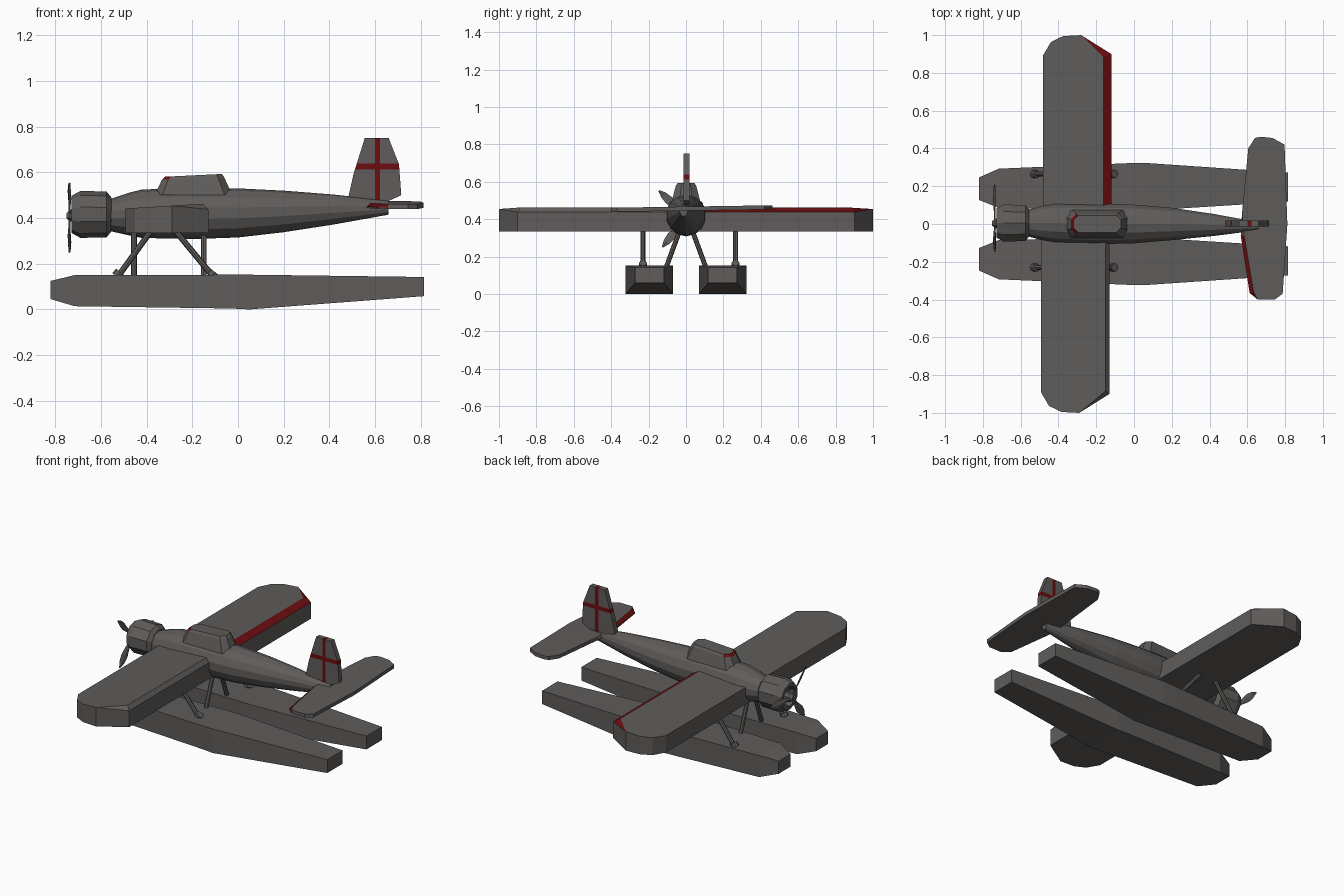
import bpy, bmesh, math
from mathutils import Vector

if "Cube" in bpy.data.objects:
    bpy.data.objects.remove(bpy.data.objects["Cube"], do_unlink=True)


def material(name, rgb):
    m = bpy.data.materials.new(name)
    m.use_nodes = True
    m.diffuse_color = (*rgb, 1)
    bsdf = m.node_tree.nodes["Principled BSDF"]
    bsdf.inputs["Base Color"].default_value = (*rgb, 1)
    bsdf.inputs["Roughness"].default_value = 0.7
    return m


GREY = material("warm_grey", (0.115, 0.108, 0.103))
RED = material("dark_red", (0.15, 0.004, 0.005))


def finish(name, bm, red_rule=None):
    bmesh.ops.remove_doubles(bm, verts=bm.verts, dist=0.0005)
    bmesh.ops.recalc_face_normals(bm, faces=bm.faces)
    if red_rule:
        bm.normal_update()
        for f in bm.faces:
            f.material_index = int(red_rule(f.calc_center_median(), f.normal))
    me = bpy.data.meshes.new(name)
    bm.to_mesh(me)
    bm.free()
    me.materials.append(GREY)
    me.materials.append(RED)
    ob = bpy.data.objects.new(name, me)
    bpy.context.collection.objects.link(ob)
    return ob


def loft(rings):
    """Skin rings of equal length and cap both ends."""
    bm = bmesh.new()
    rows = [[bm.verts.new(p) for p in r] for r in rings]
    n = len(rows[0])
    for a, b in zip(rows, rows[1:]):
        for i in range(n):
            j = (i + 1) % n
            bm.faces.new((a[i], a[j], b[j], b[i]))
    bm.faces.new(rows[0])
    bm.faces.new(rows[-1])
    return bm


def ellipse(x, cy, cz, ry, rz, n):
    turns = [2 * math.pi * (i + 0.5) / n for i in range(n)]
    return [(x, cy + ry * math.cos(a), cz + rz * math.sin(a)) for a in turns]


def rod(name, a, b, r, n=8):
    a, b = Vector(a), Vector(b)
    q = (b - a).to_track_quat('Z', 'Y')
    circle = [q @ Vector((r * math.cos(2 * math.pi * i / n),
                          r * math.sin(2 * math.pi * i / n), 0)) for i in range(n)]
    return finish(name, loft([[a + c for c in circle], [b + c for c in circle]]))


# Fuselage: x, bottom, top, half width, y centre
stations = [(-0.57, 0.345, 0.48, 0.07, 0.005), (-0.48, 0.325, 0.51, 0.095, 0.005),
            (-0.42, 0.313, 0.525, 0.105, 0.005), (-0.2, 0.308, 0.532, 0.11, 0),
            (0, 0.315, 0.53, 0.105, 0), (0.2, 0.338, 0.52, 0.088, 0),
            (0.42, 0.372, 0.503, 0.06, -0.005), (0.66, 0.415, 0.475, 0.022, -0.012)]
finish("fuselage", loft([ellipse(x, cy, (lo + hi) / 2, w, (hi - lo) / 2, 14)
                         for x, lo, hi, w, cy in stations]))

# Engine cowling with a recessed front
cowl = [(-0.555, 0.075), (-0.575, 0.1), (-0.69, 0.103), (-0.728, 0.082),
        (-0.728, 0.062), (-0.69, 0.055)]
finish("cowling", loft([ellipse(x, 0.005, 0.416, r, r, 10) for x, r in cowl]))

# Propeller
HUB = Vector((-0.738, 0.003, 0.41))
finish("propeller_hub", loft([ellipse(x, HUB.y, HUB.z, r, r, 8) for x, r in
                              ((-0.68, 0.03), (-0.735, 0.028), (-0.752, 0.012))]))
for k, angle in enumerate((3, 136, 231)):
    t = math.radians(angle)
    out = Vector((0, math.cos(t), math.sin(t)))
    side = Vector((0.35, -math.sin(t), math.cos(t)))
    flat = Vector((0.004, 0, 0))
    rings = []
    for r, w in ((0.01, 0.009), (0.07, 0.013), (0.13, 0.023), (0.17, 0.018), (0.205, 0.004)):
        c = HUB + out * r
        rings.append([c + side * w, c + flat, c - side * w, c - flat])
    finish(f"propeller_blade_{k + 1}", loft(rings))


# Canopy with a red front rim
def octagon(x0, x1, w, z0, z1):
    c, d = w * 0.45, (x1 - x0) * 0.1
    pts = [(x0, -c), (x0 + d, -w), (x1 - d, -w), (x1, -c),
           (x1, c), (x1 - d, w), (x0 + d, w), (x0, c)]
    return [(x, y, z0 + (z1 - z0) * (x - x0) / (x1 - x0)) for x, y in pts]


finish("canopy", loft([octagon(-0.365, -0.025, 0.075, 0.5, 0.5),
                       octagon(-0.333, -0.06, 0.055, 0.568, 0.578),
                       octagon(-0.32, -0.07, 0.046, 0.581, 0.593)]),
       lambda c, n: c.x < -0.305 and c.z > 0.565 and n.z < 0.95)


# Wings: slab with a chamfer along the trailing edge, red on one side
def wing(name, s, dx, strip, red):
    def top(x):
        return 0.461 + 0.06 * (x + 0.165)
    outline = [(-0.483, 0), (-0.483, 0.89), (-0.44, 0.963), (-0.375, 0.995),
               (-0.28, 1.0), (-0.12, 0.9), (-0.12, 0)]
    low = [(x + dx, s * y, 0.335) for x, y in outline]
    mid = [(x + dx, s * y, 0.438 if x > -0.2 else top(x)) for x, y in outline]
    inner = outline[:5] + [(-0.12 - strip, 0.885), (-0.12 - strip, 0)]
    high = [(x + dx, s * y, top(x)) for x, y in inner]
    finish(name, loft([low, mid, high]),
           lambda c, n: red and 0.1 < n.z < 0.97 and c.z > 0.44)


wing("back_wing", 1, 0, 0.043, True)
wing("front_wing", -1, -0.01, 0.022, False)

# Tailplane: thin plate with a red chamfer on part of the leading edge
plan = [(0.565, -0.06), (0.612, -0.365), (0.655, -0.4), (0.745, -0.4), (0.787, -0.37),
        (0.812, 0), (0.797, 0.42), (0.735, 0.455), (0.67, 0.462), (0.64, 0.455),
        (0.605, 0.4), (0.572, 0.06)]
inset = [(0.583, -0.06), (0.633, -0.36)] + plan[2:]


def tail_ring(pts, z):
    return [(x, y, z + 0.015 * y) for x, y in pts]


finish("tailplane", loft([tail_ring(plan, 0.445), tail_ring(plan, 0.452),
                          tail_ring(inset, 0.467)]),
       lambda c, n: c.y < -0.1 and c.x < 0.645 and 0.1 < n.z < 0.95)

# Tail fin cut into a red cross
fin = [(0.483, 0.475), (0.485, 0.5), (0.505, 0.59), (0.555, 0.75), (0.66, 0.75),
       (0.705, 0.635), (0.715, 0.5), (0.66, 0.475)]
bm = loft([[(x, y, z) for x, z in fin] for y in (-0.014, 0.018)])
for co, no in (((0.6, 0, 0), (1, 0, 0)), ((0.622, 0, 0), (1, 0, 0)),
               ((0, 0, 0.613), (0, 0, 1)), ((0, 0, 0.638), (0, 0, 1))):
    bmesh.ops.bisect_plane(bm, geom=bm.verts[:] + bm.edges[:] + bm.faces[:],
                           plane_co=co, plane_no=no)
finish("tail_fin", bm, lambda c, n: 0.6 < c.x < 0.622 or 0.613 < c.z < 0.638)

# Floats: x, inner y, outer y, bottom, top
hull = [(-0.82, 0.127, 0.247, 0.045, 0.125), (-0.715, 0.085, 0.293, 0.014, 0.15),
        (-0.03, 0.07, 0.322, 0.004, 0.152), (0.05, 0.07, 0.324, 0, 0.152),
        (0.814, 0.118, 0.272, 0.058, 0.142)]
for s, label, foot in ((1, "back", 0.265), (-1, "front", 0.23)):
    finish(label + "_float", loft([[(x, s * a, lo), (x, s * b, lo), (x, s * b, hi), (x, s * a, hi)]
                                   for x, a, b, lo, hi in hull]))
    # Struts from the float to the wing and to the fuselage
    for part, x_foot, x_wing, x_body in (("fore", -0.525, -0.38, -0.455),
                                         ("aft", -0.11, -0.275, -0.15)):
        y = s * foot
        rod(f"{label}_{part}_wing_strut", (x_foot, y, 0.145), (x_wing, y, 0.345), 0.013)
        rod(f"{label}_{part}_strut_foot", (x_foot - 0.008, y, 0.145), (x_foot + 0.008, y, 0.165), 0.022)
        rod(f"{label}_{part}_body_strut", (x_body, s * 0.105, 0.145), (x_body, s * 0.035, 0.335), 0.013)
